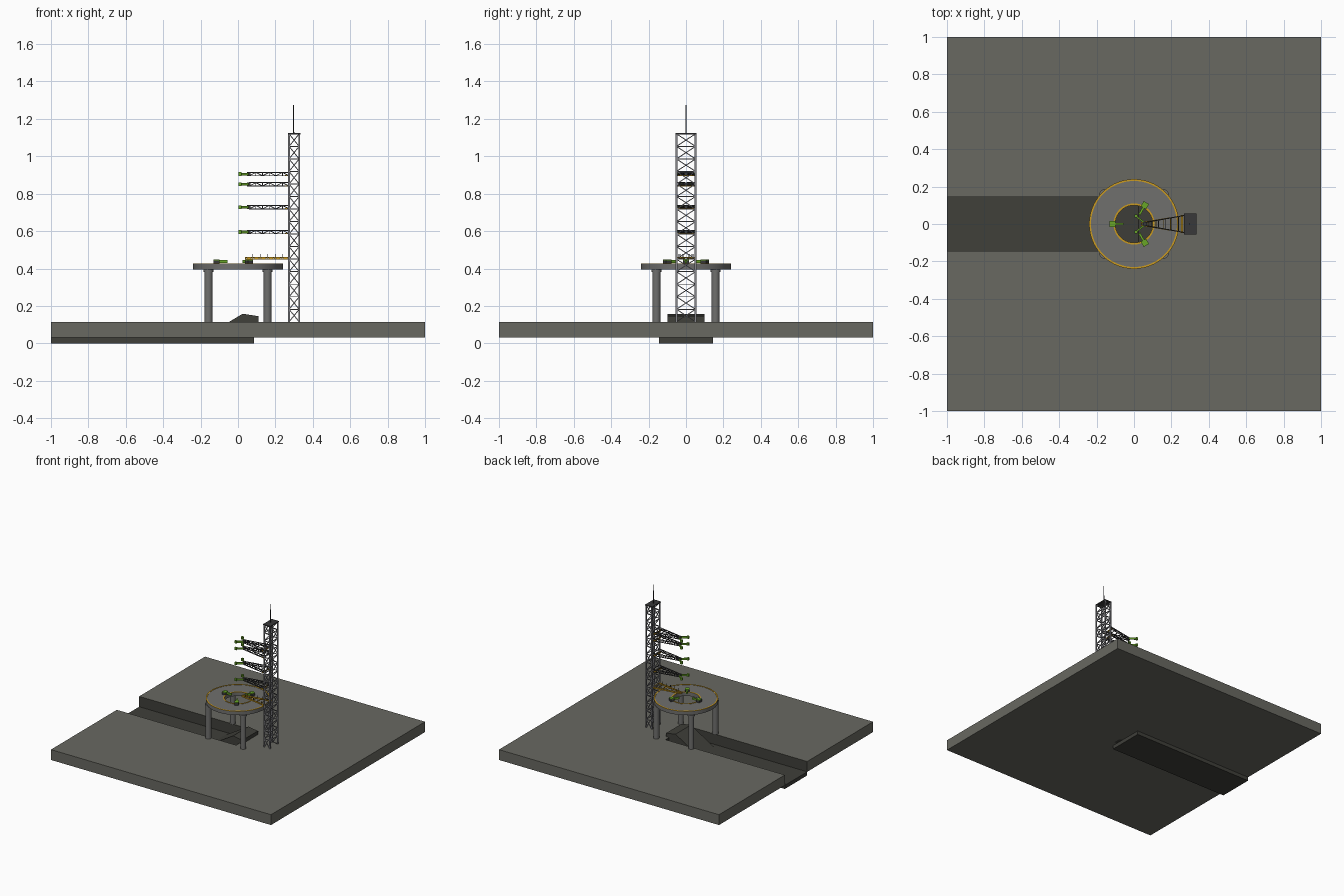
import bpy, bmesh
from math import cos, sin, pi, radians
from mathutils import Vector, Matrix

cube = bpy.data.objects.get("Cube")
if cube:
    bpy.data.objects.remove(cube)


def material(name, rgb):
    m = bpy.data.materials.new(name)
    m.use_nodes = True
    m.diffuse_color = (*rgb, 1)
    m.node_tree.nodes["Principled BSDF"].inputs["Base Color"].default_value = (*rgb, 1)
    return m


CONCRETE = material("concrete", (0.14, 0.14, 0.12))
SCORCHED = material("scorched concrete", (0.05, 0.05, 0.042))
STEEL = material("table steel", (0.16, 0.16, 0.155))
LATTICE = material("tower steel", (0.24, 0.24, 0.26))
DARK = material("dark metal", (0.04, 0.04, 0.042))
GREEN = material("green paint", (0.14, 0.38, 0.02))
YELLOW = material("safety yellow", (0.6, 0.33, 0.015))


def finish(bm, name, *mats):
    bmesh.ops.recalc_face_normals(bm, faces=bm.faces)
    mesh = bpy.data.meshes.new(name)
    bm.to_mesh(mesh)
    bm.free()
    for m in mats:
        mesh.materials.append(m)
    ob = bpy.data.objects.new(name, mesh)
    bpy.context.collection.objects.link(ob)
    return ob


def smooth(ob):
    bpy.ops.object.select_all(action="DESELECT")
    ob.select_set(True)
    bpy.context.view_layer.objects.active = ob
    bpy.ops.object.shade_smooth_by_angle(angle=radians(35))


def add_box(bm, lo, hi, turn=0):
    lo, hi = Vector(lo), Vector(hi)
    mat = Matrix.Rotation(turn, 4, "Z") @ Matrix.Translation((lo + hi) / 2) @ Matrix.Diagonal((*(hi - lo), 1))
    bmesh.ops.create_cube(bm, size=1, matrix=mat)


def add_bar(bm, a, b, w, h=None):
    """Square bar between two points."""
    a, b = Vector(a), Vector(b)
    d = b - a
    rot = d.to_track_quat("X", "Z").to_matrix().to_4x4()
    mat = Matrix.Translation((a + b) / 2) @ rot @ Matrix.Diagonal((d.length, w, h or w, 1))
    bmesh.ops.create_cube(bm, size=1, matrix=mat)


def box(name, lo, hi, mat):
    bm = bmesh.new()
    add_box(bm, lo, hi)
    return finish(bm, name, mat)


def prism(points, move):
    """Extrude a flat outline along a vector."""
    bm = bmesh.new()
    face = bm.faces.new([bm.verts.new(p) for p in points])
    ext = bmesh.ops.extrude_face_region(bm, geom=[face])
    bmesh.ops.translate(bm, vec=move, verts=[v for v in ext["geom"] if isinstance(v, bmesh.types.BMVert)])
    return bm


def lathe(name, profile, mat, n=64, at=(0, 0, 0)):
    """Closed ring section turned around z."""
    bm = bmesh.new()
    rings = [[bm.verts.new((at[0] + r * cos(2 * pi * i / n), at[1] + r * sin(2 * pi * i / n), z + at[2]))
              for r, z in profile] for i in range(n)]
    k = len(profile)
    for i in range(n):
        a, b = rings[i], rings[(i + 1) % n]
        for j in range(k):
            bm.faces.new((a[j], b[j], b[(j + 1) % k], a[(j + 1) % k]))
    ob = finish(bm, name, mat)
    smooth(ob)
    return ob


# Ground slab notched by the flame trench; trench walls are scorched
GROUND, W, END = 0.115, 0.145, 0.085
outline = [(-1, -1), (1, -1), (1, 1), (-1, 1), (-1, W), (END, W), (END, -W), (-1, -W)]
bm = prism([(x, y, 0.03) for x, y in outline], (0, 0, GROUND - 0.03))
for f in bm.faces:
    c = f.calc_center_median()
    if abs(f.normal.z) < 0.5 and abs(c.y) < 0.2 and abs(c.x) < 0.95:
        f.material_index = 1
finish(bm, "ground_slab", CONCRETE, SCORCHED)
box("trench_floor", (-1, -W, 0), (END, W, 0.03), SCORCHED)

# Flame deflector wedge
wedge = [(-0.19, 0.03), (0.025, 0.158), (0.11, 0.145), (0.11, 0.03)]
finish(prism([(x, -0.1, z) for x, z in wedge], (0, 0.2, 0)), "flame_deflector", SCORCHED)

# Launch table ring, painted edges and legs
TOP = 0.425
lathe("launch_table", [(0.1, 0.395), (0.24, 0.395), (0.24, TOP), (0.1, TOP)], STEEL)
for name, r in (("outer_edge_stripe", 0.23), ("inner_edge_stripe", 0.1)):
    lathe(name, [(r, TOP - 0.001), (r + 0.01, TOP - 0.001), (r + 0.01, TOP + 0.002), (r, TOP + 0.002)], YELLOW)
for sx in (-1, 1):
    for sy in (-1, 1):
        for name, r, z0, z1 in (("table_leg", 0.022, GROUND, 0.395), ("leg_collar", 0.027, 0.382, 0.396)):
            bm = bmesh.new()
            bmesh.ops.create_cone(bm, cap_ends=True, segments=20, radius1=r, radius2=r, depth=z1 - z0,
                                  matrix=Matrix.Translation((0.158 * sx, 0.158 * sy, (z0 + z1) / 2)))
            smooth(finish(bm, name, STEEL))

# Three hold-down clamps around the opening
for turn in (pi, pi / 3, -pi / 3):
    bm = bmesh.new()
    add_box(bm, (0.1, -0.016, TOP), (0.132, 0.016, TOP + 0.018), turn)
    finish(bm, "clamp_base", DARK)
    bm = bmesh.new()
    add_box(bm, (0.1, -0.016, TOP + 0.018), (0.132, 0.016, TOP + 0.024), turn)
    add_box(bm, (0.057, -0.006, TOP + 0.005), (0.1, 0.006, TOP + 0.02), turn)
    finish(bm, "clamp_arm", GREEN)

# Lattice tower: posts, levels and zigzag braces
X0, X1, Y, HEAD, BAYS = 0.273, 0.327, 0.051, 1.12, 15
step = (HEAD - GROUND) / BAYS
corners = [(X0, -Y), (X1, -Y), (X1, Y), (X0, Y)]
bm = bmesh.new()
for i, (ax, ay) in enumerate(corners):
    bx, by = corners[(i + 1) % 4]
    add_bar(bm, (ax, ay, GROUND), (ax, ay, HEAD), 0.009)
    for k in range(BAYS):
        z0, z1 = GROUND + k * step, GROUND + (k + 1) * step
        add_bar(bm, (ax, ay, z1), (bx, by, z1), 0.005)
        lo, hi = (z0, z1) if k % 2 else (z1, z0)
        add_bar(bm, (ax, ay, lo), (bx, by, hi), 0.005)
finish(bm, "lattice_tower", LATTICE)
box("tower_top_deck", (X0 - 0.006, -Y - 0.006, HEAD - 0.004), (X1 + 0.006, Y + 0.006, HEAD + 0.004), DARK)
bm = bmesh.new()
bmesh.ops.create_cone(bm, cap_ends=True, segments=10, radius1=0.004, radius2=0.003, depth=0.155,
                      matrix=Matrix.Translation((0.297, 0, HEAD + 0.0775)))
smooth(finish(bm, "lightning_mast", DARK))


def tapered_truss(name, z, h, mat, tip, bays=6):
    """Truss narrowing from the tower face to its tip."""
    bm = bmesh.new()
    root, wr, wt = X0, 0.046, 0.008
    pt = lambda t, s, up: Vector((root + (tip - root) * t, s * (wr + (wt - wr) * t), z + up * h / 2))
    for s in (-1, 1):
        for up in (-1, 1):
            add_bar(bm, pt(0, s, up), pt(1, s, up), 0.005)
        for k in range(bays):
            a, b = k / bays, (k + 1) / bays
            up = 1 if k % 2 else -1
            add_bar(bm, pt(a, s, up), pt(b, s, -up), 0.004)
            add_bar(bm, pt(b, s, -1), pt(b, s, 1), 0.004)
    for k in range(bays + 1):
        add_bar(bm, pt(k / bays, -1, 1), pt(k / bays, 1, 1), 0.004)
    return finish(bm, name, mat)


# Service arms with forked green grippers
for z in (0.595, 0.728, 0.85, 0.905):
    tapered_truss("service_arm", z, 0.018, DARK, 0.06)
    box("arm_hub", (0.048, -0.011, z - 0.011), (0.068, 0.011, z + 0.011), DARK)
    box("arm_mount", (0.25, -0.048, z - 0.011), (0.262, 0.048, z - 0.005), YELLOW)
    bm = bmesh.new()
    for s in (-1, 1):
        add_bar(bm, (0.055, s * 0.008, z), (0.01, s * 0.042, z), 0.008, 0.014)
        add_box(bm, (0.002, s * 0.042 - 0.008, z - 0.01), (0.018, s * 0.042 + 0.008, z + 0.01))
    finish(bm, "gripper_fork", GREEN)

# Access bridge at table level, with rail posts
tapered_truss("access_bridge", 0.455, 0.007, YELLOW, 0.04)
bm = bmesh.new()
for k in range(5):
    x = 0.08 + 0.04 * k
    for s in (-1, 1):
        y = s * (0.008 + 0.038 * (x - 0.04) / (X0 - 0.04))
        add_bar(bm, (x, y, 0.455), (x, y, 0.478), 0.003)
finish(bm, "bridge_posts", DARK)
